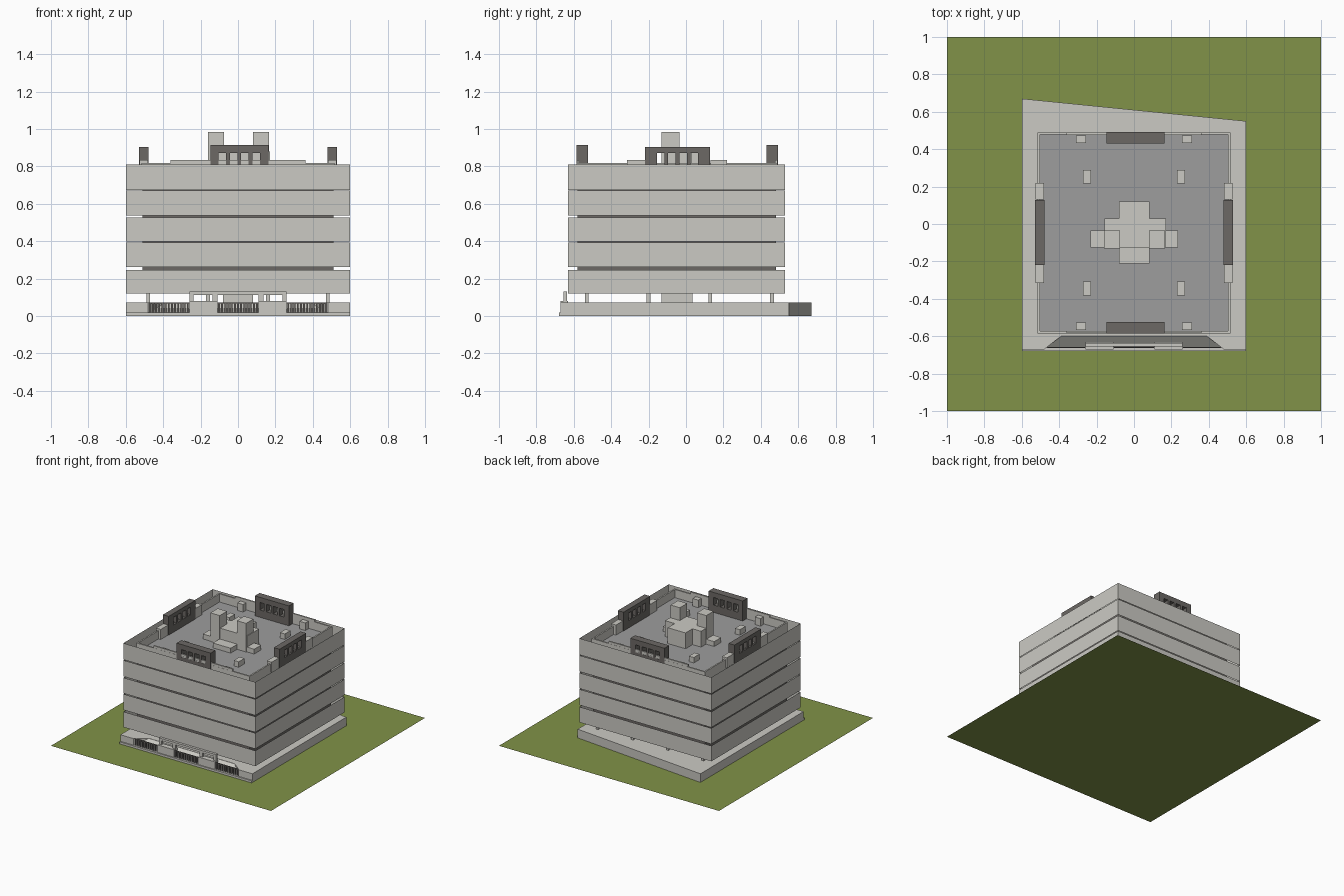
import bpy, bmesh

if "Cube" in bpy.data.objects:
    bpy.data.objects.remove(bpy.data.objects["Cube"])

def mat(name, c):
    m = bpy.data.materials.new(name)
    m.diffuse_color = (*c, 1)
    m.use_nodes = True
    m.node_tree.nodes["Principled BSDF"].inputs["Base Color"].default_value = m.diffuse_color
    return m

LIGHT = mat("light concrete", (0.60, 0.59, 0.55))
ROOF = mat("roof grey", (0.34, 0.34, 0.34))
DARK = mat("dark grey", (0.15, 0.14, 0.13))
GREEN = mat("grass green", (0.22, 0.29, 0.065))

def finish(bm, name, *mats):
    me = bpy.data.meshes.new(name)
    bmesh.ops.recalc_face_normals(bm, faces=bm.faces)
    bm.to_mesh(me)
    bm.free()
    for m in mats:
        me.materials.append(m)
    ob = bpy.data.objects.new(name, me)
    bpy.context.collection.objects.link(ob)
    return ob

def add_box(bm, x0, x1, y0, y1, z0, z1):
    r = bmesh.ops.create_cube(bm, size=1)
    for v in r["verts"]:
        v.co = (x0 if v.co.x < 0 else x1, y0 if v.co.y < 0 else y1, z0 if v.co.z < 0 else z1)

def boxes(name, m, *specs):
    bm = bmesh.new()
    for s in specs:
        add_box(bm, *s)
    return finish(bm, name, m)

def prism(name, m, pts, z0, z1):
    bm = bmesh.new()
    f = bm.faces.new([bm.verts.new((x, y, z0)) for x, y in pts])
    r = bmesh.ops.extrude_face_region(bm, geom=[f], use_keep_orig=True)
    for v in r["geom"]:
        if isinstance(v, bmesh.types.BMVert):
            v.co.z = z1
    return finish(bm, name, m)

# lawn sheet
bm = bmesh.new()
bmesh.ops.create_grid(bm, x_segments=1, y_segments=1, size=1)
finish(bm, "lawn", GREEN)

# plinth with slanted back edge and a sloping front bank
prism("plinth", LIGHT, [(-.6, -.67), (-.48, -.67), (-.39, -.6), (.39, -.6), (.48, -.67), (.6, -.67),
                        (.6, .55), (-.6, .67)], 0.001, .072)
bm = bmesh.new()
bm.faces.new([bm.verts.new(p) for p in
              ((-.48, -.67, .012), (.48, -.67, .012), (.39, -.6, .071), (-.39, -.6, .071))])
finish(bm, "front_bank", LIGHT)
boxes("front_kerb", LIGHT, (-.6, .6, -.68, -.645, .001, .018))

# entrance gateway: two solid bases, posts and a long lintel
gate = [(-.26, .26, -.655, -.635, .113, .132)]
for s in (-1, 1):
    for a, b, y0, y1, z0, z1 in ((.11, .26, -.672, -.63, .001, .08),
                                 (.11, .137, -.655, -.635, .08, .113),
                                 (.237, .26, -.655, -.635, .08, .113)):
        gate.append((min(s * a, s * b), max(s * a, s * b), y0, y1, z0, z1))
boxes("entrance_gateway", LIGHT, *gate)

# railings between the front blocks
rails = []
for x0, x1 in ((-.48, -.26), (-.11, .11), (.26, .48)):
    n = round((x1 - x0) / .0175)
    for i in range(n):
        x = x0 + (i + .5) * (x1 - x0) / n
        rails.append((x - .005, x + .005, -.664, -.657, .015, .072))
    rails.append((x0, x1, -.664, -.657, .066, .072))
boxes("front_railings", DARK, *rails)

# ground floor columns and central shaft
cols = []
for x in (-.48, -.16, .16, .48):
    for y in (-.53, -.2, .13, .46):
        cols.append((x - .01, x + .01, y - .01, y + .01, .07, .13))
boxes("ground_columns", LIGHT, *cols)
boxes("central_shaft", LIGHT, (-.08, .08, -.13, .035, .07, .13))

# recessed dark storeys, grey roof on top
bm = bmesh.new()
add_box(bm, -.51, .51, -.58, .48, .125, .75)
core = finish(bm, "recessed_storeys", DARK, ROOF)
for p in core.data.polygons:
    p.material_index = 1 if p.normal.z > .5 else 0

# five facade bands: thin open rings standing clear of the core
for i, (z0, z1) in enumerate(((.12, .247), (.262, .392), (.398, .527), (.537, .67), (.675, .81))):
    bm = bmesh.new()
    ring = [(-.6, -.632), (.6, -.632), (.6, .528), (-.6, .528)]
    lo = [bm.verts.new((x, y, z0)) for x, y in ring]
    hi = [bm.verts.new((x, y, z1)) for x, y in ring]
    for k in range(4):
        j = (k + 1) % 4
        bm.faces.new((lo[k], lo[j], hi[j], hi[k]))
    finish(bm, f"facade_band_{i + 1}", LIGHT)

# roof parapet, with raised lengths on each side
boxes("parapet", LIGHT,
      (-.515, .515, -.585, -.573, .74, .817), (-.515, .515, .478, .49, .74, .817),
      (-.515, -.503, -.573, .478, .74, .817), (.503, .515, -.573, .478, .74, .817),
      (-.36, .36, -.584, -.572, .76, .835), (-.36, .36, .477, .489, .76, .835))
sides = []
for x0, x1 in ((-.526, -.482), (.482, .526)):
    sides += [(x0, x1, -.315, -.22, .75, .833), (x0, x1, .13, .22, .75, .833)]
boxes("side_parapet_blocks", LIGHT, *sides)

# dark roof frames: sill, top beam and five posts with four open bays
def frame(name, along_x, c, half, d0, d1, top):
    parts = [(c - half, c + half, .75, .81), (c - half, c + half, .872, top)]
    bay, post = .04, .02
    edge = 2 * bay + 1.5 * post
    parts += [(c - half, c - edge, .81, .872), (c + edge, c + half, .81, .872)]
    for k in (-1, 0, 1):
        m = c + k * (bay + post)
        parts.append((m - post / 2, m + post / 2, .81, .872))
    boxes(name, DARK, *[(a, b, d0, d1, z0, z1) if along_x else (d0, d1, a, b, z0, z1)
                        for a, b, z0, z1 in parts])

frame("front_roof_frame", True, .007, .155, -.586, -.525, .914)
frame("back_roof_frame", True, .007, .155, .43, .491, .914)
frame("left_roof_frame", False, -.045, .173, -.53, -.478, .904)
frame("right_roof_frame", False, -.045, .173, .478, .53, .904)

# rooftop plant house with twin towers
boxes("plant_house", LIGHT,
      (-.158, .17, -.125, .03, .75, .88), (-.08, .082, .03, .12, .75, .88),
      (-.08, .082, -.212, -.125, .75, .79))
boxes("plant_towers", LIGHT,
      (-.16, -.075, -.13, -.035, .75, .985), (.08, .165, -.13, -.035, .75, .985))
boxes("tower_steps", LIGHT,
      (-.232, -.16, -.125, -.035, .75, .79), (.165, .235, -.125, -.035, .75, .79))

# small vents and parapet boxes
vents = []
for x in (-.252, .252):
    for y in (-.345, .253):
        vents.append((x - .022, x + .022, y - .037, y + .037, .75, .795))
for x in (-.283, .283):
    for y in (-.547, .453):
        vents.append((x - .026, x + .026, y - .02, y + .02, .75, .812))
boxes("roof_vents", LIGHT, *vents)
